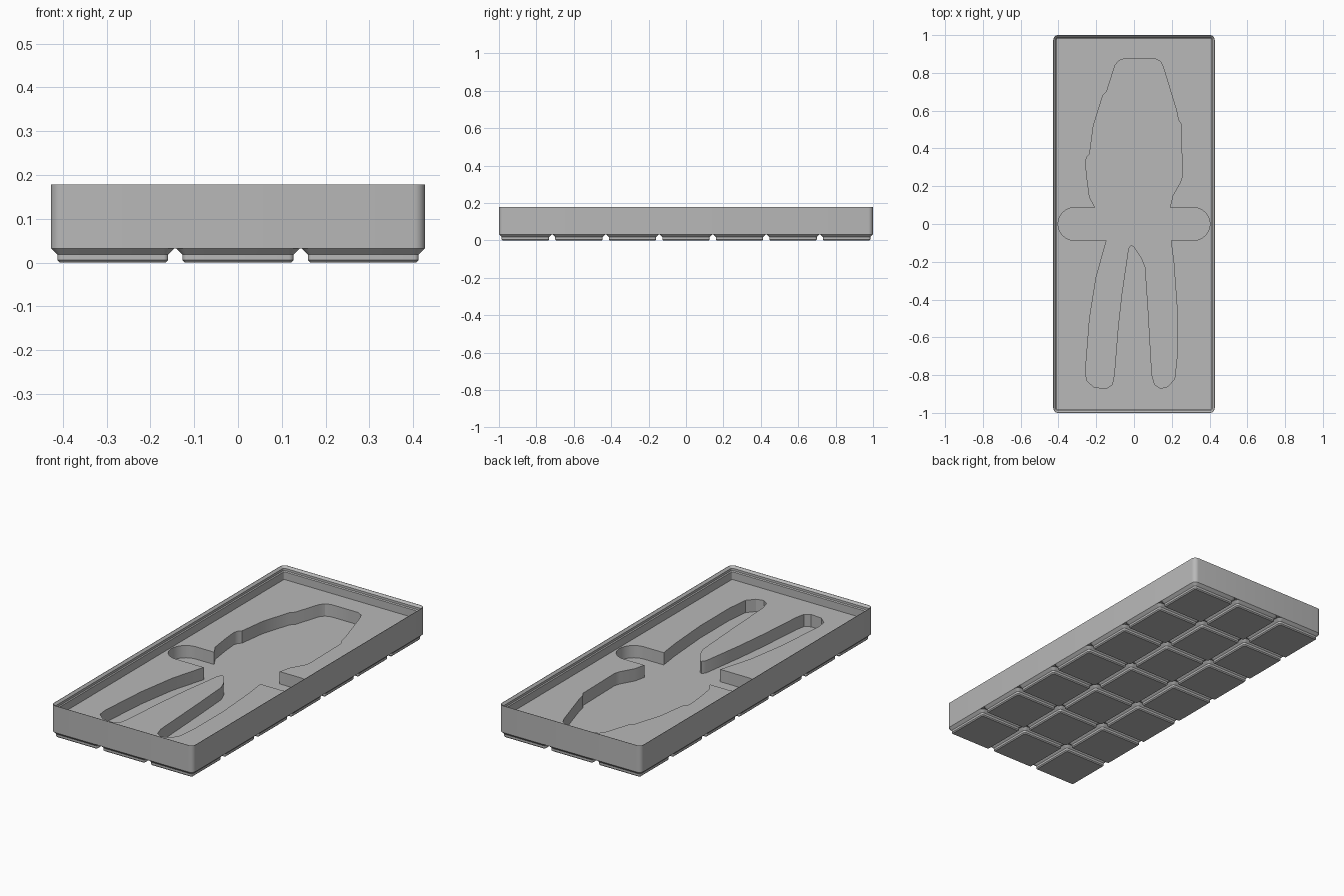
import bpy
import bmesh
from math import cos, sin, pi, radians

default = bpy.data.objects.get("Cube")
if default:
    bpy.data.objects.remove(default, do_unlink=True)

MM = 2 / 293.5              # storage grid millimetres to scene units
PITCH = 42 * MM
COLUMNS, ROWS = 3, 7
WIDTH, LENGTH = 125.5 * MM, 2.0
CORNER = 3.75 * MM
BASE_TOP = 4.75 * MM
FLOOR, POCKET_FLOOR, TOP = 0.108, 0.041, 0.178

grey = bpy.data.materials.new("plain grey")
grey.use_nodes = True
colour = (0.48, 0.48, 0.48, 1)
grey.diffuse_color = colour
grey.node_tree.nodes["Principled BSDF"].inputs["Base Color"].default_value = colour


def rounded_ring(bm, width, length, inset, z, steps=6):
    """Loop of vertices around a rounded rectangle, moved inward by inset."""
    radius = max(CORNER - inset, 0.8 * MM)
    half_x = width / 2 - inset - radius
    half_y = length / 2 - inset - radius
    ring = []
    for quarter, (sx, sy) in enumerate([(1, 1), (-1, 1), (-1, -1), (1, -1)]):
        for i in range(steps + 1):
            a = (quarter + i / steps) * pi / 2
            ring.append(bm.verts.new((sx * half_x + radius * cos(a),
                                      sy * half_y + radius * sin(a), z)))
    return ring


def bridge(bm, lower, upper):
    for i in range(len(lower)):
        j = (i + 1) % len(lower)
        bm.faces.new((lower[i], lower[j], upper[j], upper[i]))


def finish_mesh(bm, name):
    bmesh.ops.recalc_face_normals(bm, faces=bm.faces[:])
    mesh = bpy.data.meshes.new(name)
    bm.to_mesh(mesh)
    bm.free()
    mesh.materials.append(grey)
    return mesh


def add_object(name, mesh, location=(0, 0, 0)):
    obj = bpy.data.objects.new(name, mesh)
    obj.location = location
    bpy.context.collection.objects.link(obj)
    return obj


def stacked_solid(name, width, length, profile):
    """Closed solid through rounded rectangles given as (inset, height)."""
    bm = bmesh.new()
    rings = [rounded_ring(bm, width, length, inset, z) for inset, z in profile]
    for lower, upper in zip(rings, rings[1:]):
        bridge(bm, lower, upper)
    bm.faces.new(rings[0])
    bm.faces.new(rings[-1])
    return finish_mesh(bm, name)


def select_only(obj):
    bpy.ops.object.select_all(action="DESELECT")
    obj.select_set(True)
    bpy.context.view_layer.objects.active = obj


def smooth(obj):
    select_only(obj)
    bpy.ops.object.shade_smooth_by_angle(angle=radians(30))


# Tray body: outer wall, stacking lip, then recessed floor
tray = add_object("tray_body", stacked_solid("tray_body", WIDTH, LENGTH, [
    (0, BASE_TOP),
    (0, TOP),
    (0.3 * MM, TOP),
    (1.9 * MM, TOP - 1.6 * MM),
    (1.9 * MM, TOP - 3.4 * MM),
    (2.6 * MM, TOP - 4.1 * MM),
    (2.6 * MM, FLOOR),
]))


# Tool pocket outline, clockwise from the jaw tip
def side_recess(side):
    """Rounded finger recess on one side of the pocket."""
    reach, radius = 0.315, 0.087
    return [(side * (reach + radius * cos(a)), side * radius * sin(a))
            for a in (pi / 2 - pi * i / 16 for i in range(17))]


right_jaw = [(-0.05, 0.875), (0.11, 0.875), (0.14, 0.86), (0.155, 0.83),
             (0.225, 0.6), (0.235, 0.55), (0.25, 0.53), (0.255, 0.25),
             (0.245, 0.22), (0.205, 0.15), (0.19, 0.087)]
handles = [(0.195, -0.087), (0.21, -0.2), (0.228, -0.45), (0.228, -0.7),
           (0.215, -0.82), (0.18, -0.86), (0.14, -0.87), (0.11, -0.85),
           (0.095, -0.8), (0.075, -0.45), (0.06, -0.23), (0.04, -0.18),
           (0, -0.12), (-0.015, -0.11), (-0.03, -0.13), (-0.065, -0.37),
           (-0.085, -0.55), (-0.105, -0.8), (-0.115, -0.85), (-0.145, -0.87),
           (-0.21, -0.865), (-0.25, -0.83), (-0.257, -0.78), (-0.235, -0.5),
           (-0.2, -0.28), (-0.145, -0.087)]
left_jaw = [(-0.205, 0.087), (-0.235, 0.14), (-0.25, 0.25), (-0.257, 0.33),
            (-0.25, 0.355), (-0.235, 0.37), (-0.215, 0.52), (-0.165, 0.68),
            (-0.145, 0.7), (-0.1, 0.84), (-0.08, 0.865)]
outline = right_jaw + side_recess(1) + handles + side_recess(-1) + left_jaw

# Pocket cutter, subtracted from the tray
bm = bmesh.new()
bottom = [bm.verts.new((x, y, POCKET_FLOOR)) for x, y in outline]
top = [bm.verts.new((x, y, TOP)) for x, y in outline]
bridge(bm, bottom, top)
bm.faces.new(bottom)
bm.faces.new(top)
cutter = add_object("pocket_cutter", finish_mesh(bm, "pocket_cutter"))
cutter.hide_render = True

cut = tray.modifiers.new("tool_pocket", "BOOLEAN")
cut.operation = "DIFFERENCE"
cut.solver = "EXACT"
cut.object = cutter
select_only(tray)
bpy.ops.object.modifier_apply(modifier=cut.name)
bpy.data.objects.remove(cutter, do_unlink=True)
smooth(tray)

# Grid of stepped feet sharing one mesh
foot_size = 41.5 * MM
foot_mesh = stacked_solid("base_foot", foot_size, foot_size, [
    (2.95 * MM, 0),
    (2.15 * MM, 0.8 * MM),
    (2.15 * MM, 2.6 * MM),
    (0, BASE_TOP),
])
for column in range(COLUMNS):
    for row in range(ROWS):
        x = (column - (COLUMNS - 1) / 2) * PITCH
        y = (row - (ROWS - 1) / 2) * PITCH
        foot = add_object(f"base_foot_{column + 1}_{row + 1}", foot_mesh, (x, y, 0))
smooth(foot)
